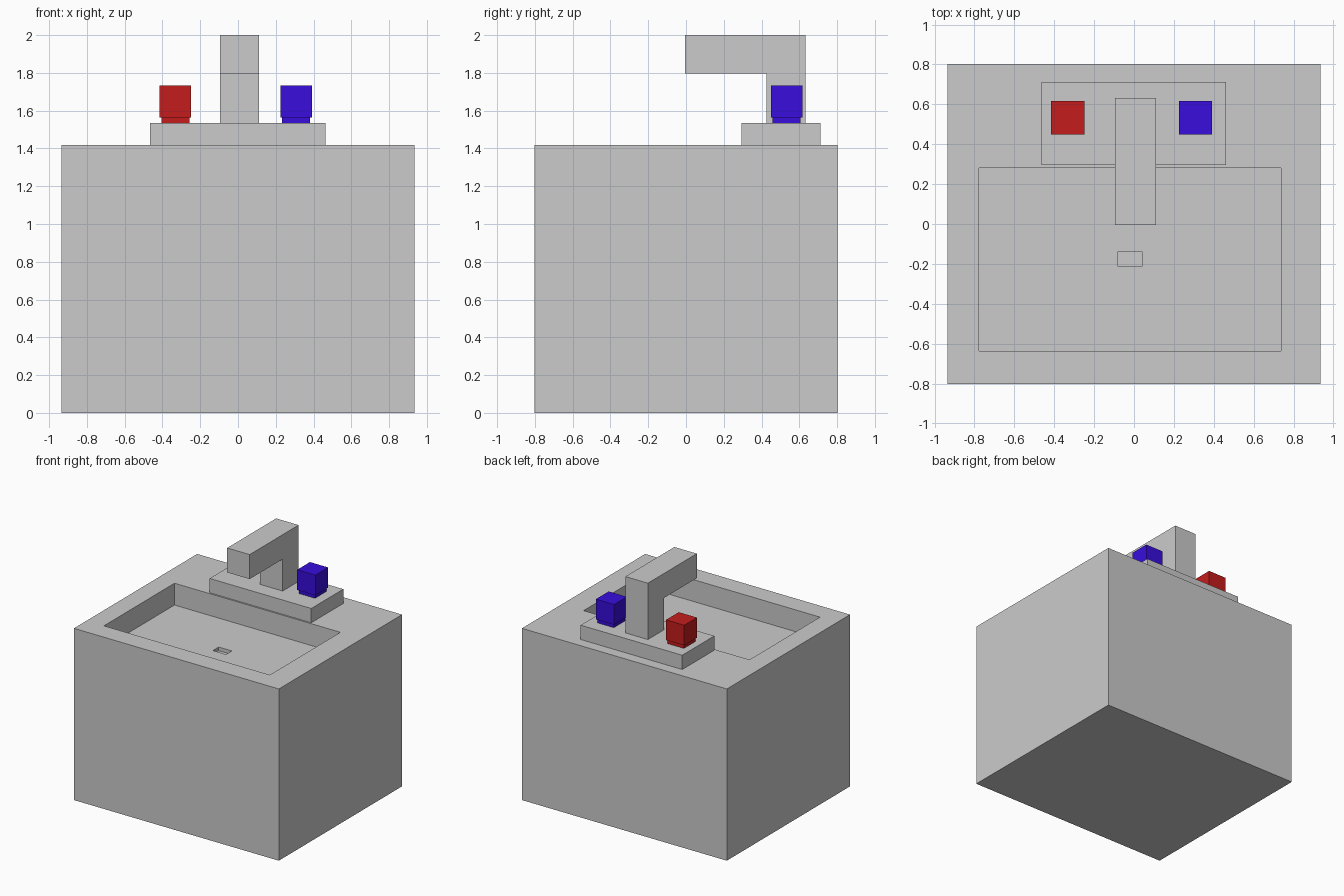
import bpy, bmesh
from mathutils import Vector

if "Cube" in bpy.data.objects:
    bpy.data.objects.remove(bpy.data.objects["Cube"])


def finish(bm, name, mat=None):
    bmesh.ops.recalc_face_normals(bm, faces=bm.faces)
    mesh = bpy.data.meshes.new(name)
    bm.to_mesh(mesh)
    bm.free()
    if mat:
        mesh.materials.append(mat)
    obj = bpy.data.objects.new(name, mesh)
    bpy.context.collection.objects.link(obj)
    return obj


def box_bm(x, y, z):
    """Box mesh from (min, max) ranges."""
    bm = bmesh.new()
    bmesh.ops.create_cube(bm, size=1)
    for v in bm.verts:
        v.co = Vector([r[0] if c < 0 else r[1] for c, r in zip(v.co, (x, y, z))])
    return bm


def sink(bm, face, x, y, depth):
    """Recess a rectangular pocket in an upward face; returns the pocket floor."""
    mid = face.calc_center_median()
    bmesh.ops.inset_individual(bm, faces=[face], thickness=0.01)
    for v in face.verts:
        v.co.x = x[0] if v.co.x < mid.x else x[1]
        v.co.y = y[0] if v.co.y < mid.y else y[1]
    new = bmesh.ops.extrude_discrete_faces(bm, faces=[face])["faces"][0]
    bmesh.ops.translate(bm, verts=new.verts, vec=(0, 0, -depth))
    return new


def colour(name, rgb):
    mat = bpy.data.materials.new(name)
    mat.diffuse_color = (*rgb, 1)
    mat.use_nodes = True
    mat.node_tree.nodes["Principled BSDF"].inputs["Base Color"].default_value = mat.diffuse_color
    return mat


# Cabinet block with basin and drain
bm = box_bm((-0.935, 0.935), (-0.803, 0.803), (0, 1.417))
bm.normal_update()
top = max(bm.faces, key=lambda f: f.calc_center_median().z)
basin = sink(bm, top, (-0.777, 0.737), (-0.638, 0.282), 0.18)
bm.normal_update()
sink(bm, basin, (-0.08, 0.04), (-0.213, -0.137), 0.03)
finish(bm, "sink_body")

# Raised plate behind the basin
finish(box_bm((-0.465, 0.462), (0.295, 0.713), (1.417, 1.535)), "tap_plate")

# L-shaped spout: side profile (y, z) extruded across x
profile = [(0.425, 1.535), (0.633, 1.535), (0.633, 2.0),
           (-0.005, 2.0), (-0.005, 1.798), (0.425, 1.798)]
bm = bmesh.new()
side = bm.faces.new([bm.verts.new((-0.095, y, z)) for y, z in profile])
ext = bmesh.ops.extrude_face_region(bm, geom=[side], use_keep_orig=True)["geom"]
bmesh.ops.translate(bm, vec=(0.205, 0, 0),
                    verts=[g for g in ext if isinstance(g, bmesh.types.BMVert)])
finish(bm, "spout")

# Hot and cold handles, each a short stem and a block
for label, cx, rgb in (("hot", -0.332, (0.55, 0.012, 0.012)),
                       ("cold", 0.308, (0.04, 0.004, 0.72))):
    mat = colour(label + "_colour", rgb)
    for part, h, z in (("stem", 0.074, (1.535, 1.565)), ("handle", 0.083, (1.565, 1.732))):
        finish(box_bm((cx - h, cx + h), (0.533 - h, 0.533 + h), z), f"{label}_{part}", mat)
